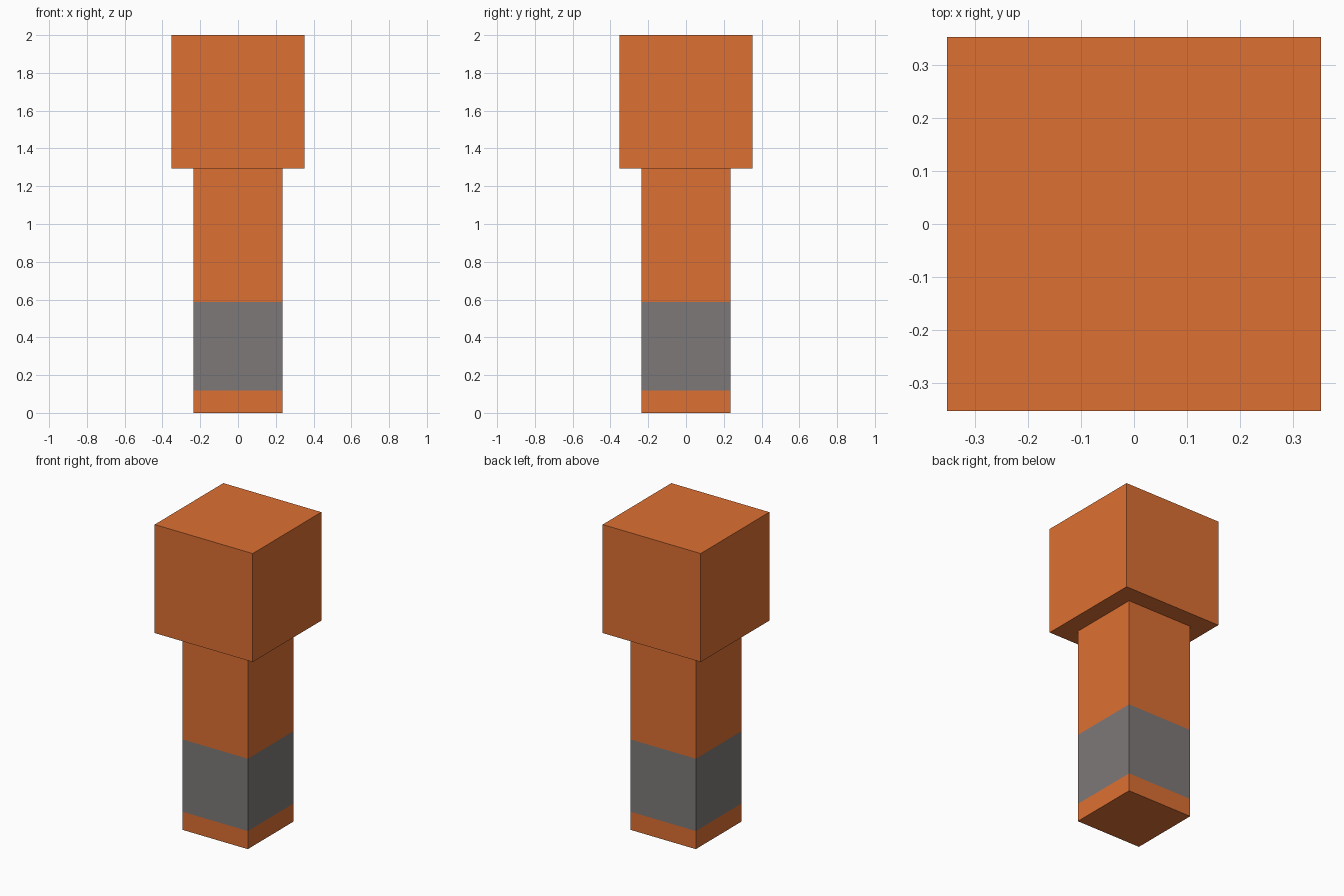
import bpy, bmesh
from mathutils import Matrix, Vector

if "Cube" in bpy.data.objects:
    bpy.data.objects.remove(bpy.data.objects["Cube"])

U = 2 / 17  # the model sits on a 17-unit-high block grid


def material(name, color):
    mat = bpy.data.materials.new(name)
    mat.diffuse_color = (*color, 1)
    mat.use_nodes = True
    mat.node_tree.nodes["Principled BSDF"].inputs["Base Color"].default_value = mat.diffuse_color
    return mat


def block(name, width, z0, z1, mats, band=None):
    """Square block from z0 to z1 (grid units); band is a z range using mats[1]."""
    bm = bmesh.new()
    size = Matrix.Diagonal((width * U, width * U, (z1 - z0) * U, 1))
    bmesh.ops.create_cube(bm, size=1, matrix=Matrix.Translation((0, 0, (z0 + z1) / 2 * U)) @ size)
    if band:
        for z in band:
            bmesh.ops.bisect_plane(bm, geom=bm.verts[:] + bm.edges[:] + bm.faces[:],
                                   plane_co=Vector((0, 0, z * U)), plane_no=Vector((0, 0, 1)))
        for f in bm.faces:
            if band[0] * U < f.calc_center_median().z < band[1] * U:
                f.material_index = 1
    mesh = bpy.data.meshes.new(name)
    bm.to_mesh(mesh)
    bm.free()
    for m in mats:
        mesh.materials.append(m)
    obj = bpy.data.objects.new(name, mesh)
    bpy.context.collection.objects.link(obj)
    return obj


orange = material("orange", (0.72, 0.16, 0.032))
grey = material("grey", (0.21, 0.19, 0.19))

# Narrow post with a flush grey band near its foot
block("post", 4, 0, 11, [orange, grey], band=(1, 5))
# Wide cube on top
block("head", 6, 11, 17, [orange])
